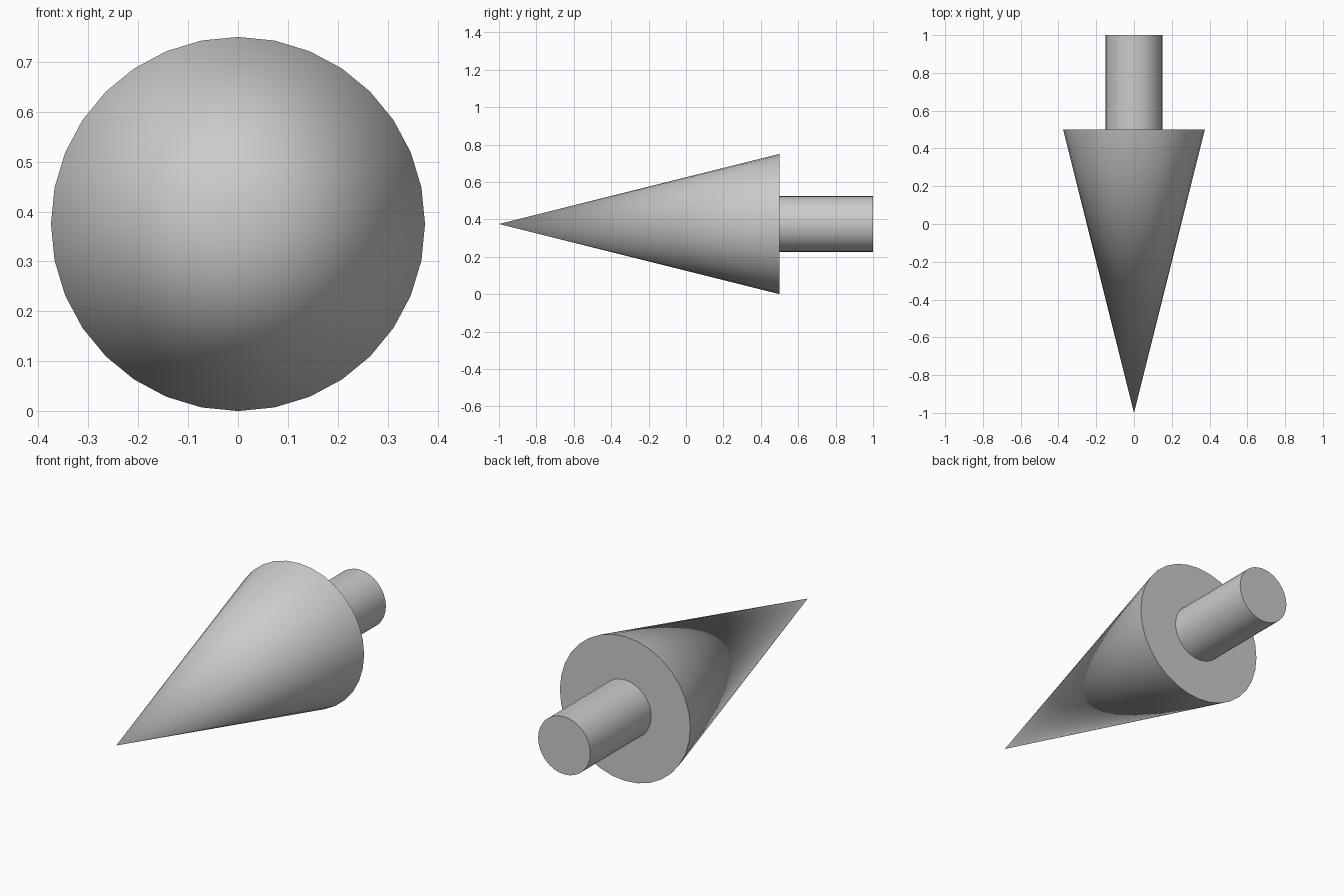
import bpy
import math

if "Cube" in bpy.data.objects:
    bpy.data.objects.remove(bpy.data.objects["Cube"])

AXIS_Z = 0.375
SIDES = 32


def round_part(name, r_back, r_front, y_back, y_front):
    """Round solid lying along y, from y_back to y_front."""
    bpy.ops.mesh.primitive_cone_add(
        vertices=SIDES, radius1=r_back, radius2=r_front,
        depth=y_back - y_front,
        location=(0, (y_back + y_front) / 2, AXIS_Z),
        rotation=(math.pi / 2, 0, 0))
    part = bpy.context.object
    part.name = name
    bpy.ops.object.transform_apply(location=True, rotation=True, scale=True)
    bpy.ops.object.shade_smooth_by_angle(angle=math.radians(30))
    return part


# Pointed head, tip towards the front
round_part("cone_head", 0.375, 0.0, 0.5, -1.0)

# Straight stem behind the head
round_part("stem", 0.15, 0.15, 1.0, 0.5)
